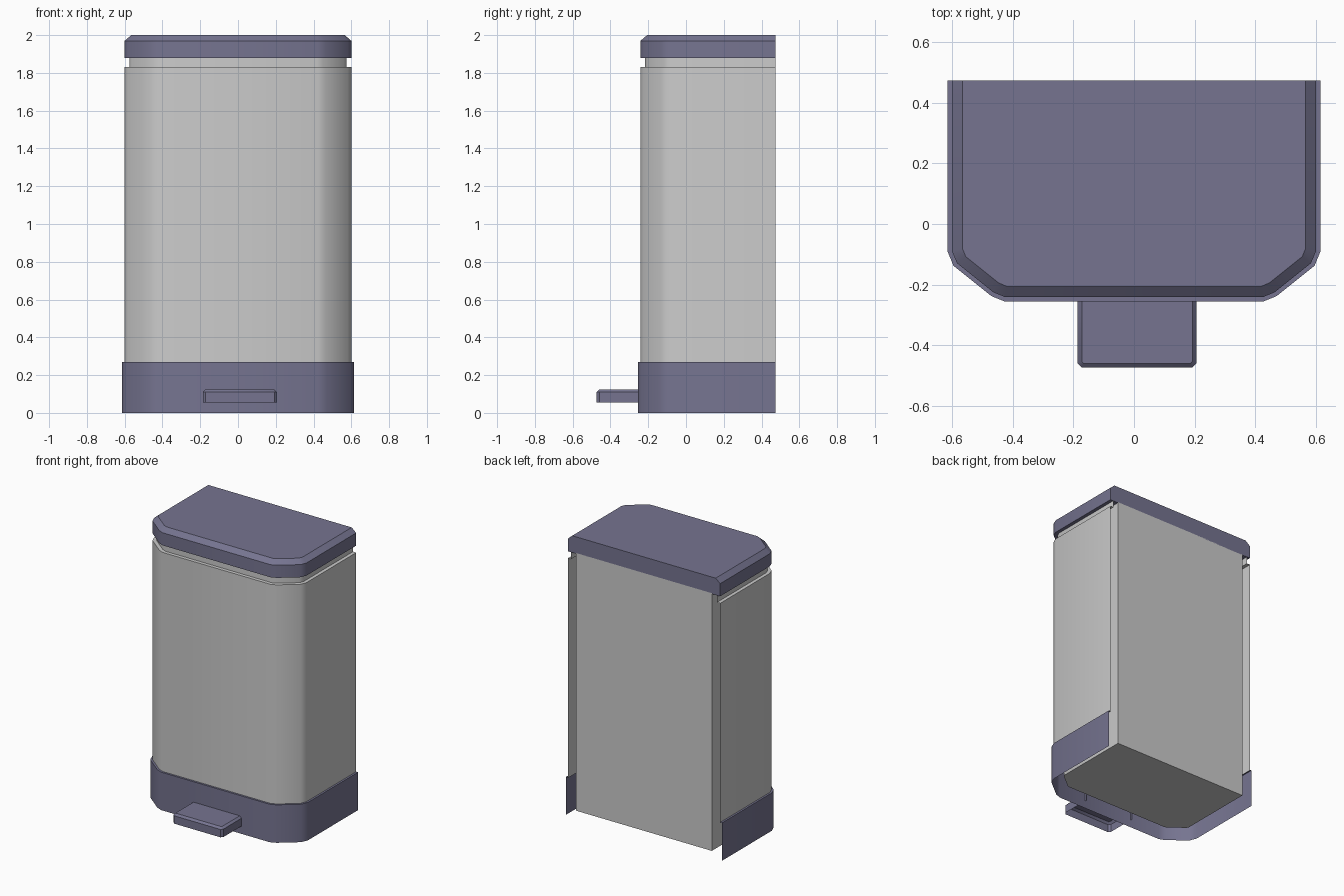
import bpy, bmesh, math
from mathutils import Vector

if "Cube" in bpy.data.objects:
    bpy.data.objects.remove(bpy.data.objects["Cube"])

BACK = 0.473

navy = bpy.data.materials.new("navy_plastic")
navy.diffuse_color = (0.18, 0.175, 0.28, 1)
navy.use_nodes = True
navy.node_tree.nodes["Principled BSDF"].inputs["Base Color"].default_value = navy.diffuse_color


def mirrored(half, cx=0.0):
    """Left half of an outline (back to front), mirrored into an open chain."""
    return [Vector((cx + x, y)) for x, y in half] + \
           [Vector((cx - x, y)) for x, y in reversed(half)]


def offset(chain, d):
    """Grow an open chain outwards by d with mitred corners; the ends stay on the back plane."""
    normals = []
    for a, b in zip(chain, chain[1:]):
        t = (b - a).normalized()
        normals.append(Vector((t.y, -t.x)))
    out = []
    for i, p in enumerate(chain):
        n1 = normals[max(i - 1, 0)]
        n2 = normals[min(i, len(normals) - 1)]
        out.append(p + (n1 + n2) * d / (1 + n1.dot(n2)))
    return out


def loft(name, chain, rings, top=False, bottom=False, back=False, mat=None):
    """Stack the outline at (offset, z) rings, with optional flat caps."""
    bm = bmesh.new()
    loops = [[bm.verts.new((p.x, p.y, z)) for p in offset(chain, d)] for d, z in rings]
    for lo, hi in zip(loops, loops[1:]):
        for i in range(len(lo) - 1):
            bm.faces.new((lo[i], lo[i + 1], hi[i + 1], hi[i]))
    if top:
        bm.faces.new(loops[-1])
    if bottom:
        bm.faces.new(loops[0][::-1])
    if back:
        bm.faces.new([l[-1] for l in loops] + [l[0] for l in reversed(loops)])
    if top and bottom and back:
        bmesh.ops.recalc_face_normals(bm, faces=bm.faces)
    me = bpy.data.meshes.new(name)
    bm.to_mesh(me)
    bm.free()
    ob = bpy.data.objects.new(name, me)
    bpy.context.collection.objects.link(ob)
    if mat:
        me.materials.append(mat)
    bpy.ops.object.select_all(action='DESELECT')
    ob.select_set(True)
    bpy.context.view_layer.objects.active = ob
    bpy.ops.object.shade_smooth_by_angle(angle=math.radians(32))
    return ob


# shared plan outline: flat back, softened chamfered front corners
plan = mirrored([(-0.6, BACK), (-0.6, -0.088), (-0.583, -0.129),
                 (-0.463, -0.225), (-0.424, -0.241)])

# inner bucket, its flat back closing the bin
loft("inner_bucket", plan, [(-0.065, 0.05), (-0.065, 1.885)], bottom=True, back=True)

# outer wrap with a stepped-in neck under the lid
loft("outer_shell", plan, [(0, 0.265), (0, 1.83), (-0.025, 1.83), (-0.025, 1.885)])

# lid with chamfered top edge
loft("lid", plan, [(0, 1.88), (0, 1.97), (-0.035, 2.0)],
     top=True, bottom=True, back=True, mat=navy)

# base skirt, open underneath and behind
loft("base_skirt", plan, [(0.014, 0), (0.014, 0.27), (0, 0.27)], mat=navy)

# foot pedal, hollow underneath
pedal = mirrored([(-0.196, -0.243), (-0.196, -0.459), (-0.182, -0.473)], cx=0.01)
loft("foot_pedal", pedal, [(0, 0.055), (0, 0.111), (-0.014, 0.125)], top=True, mat=navy)
